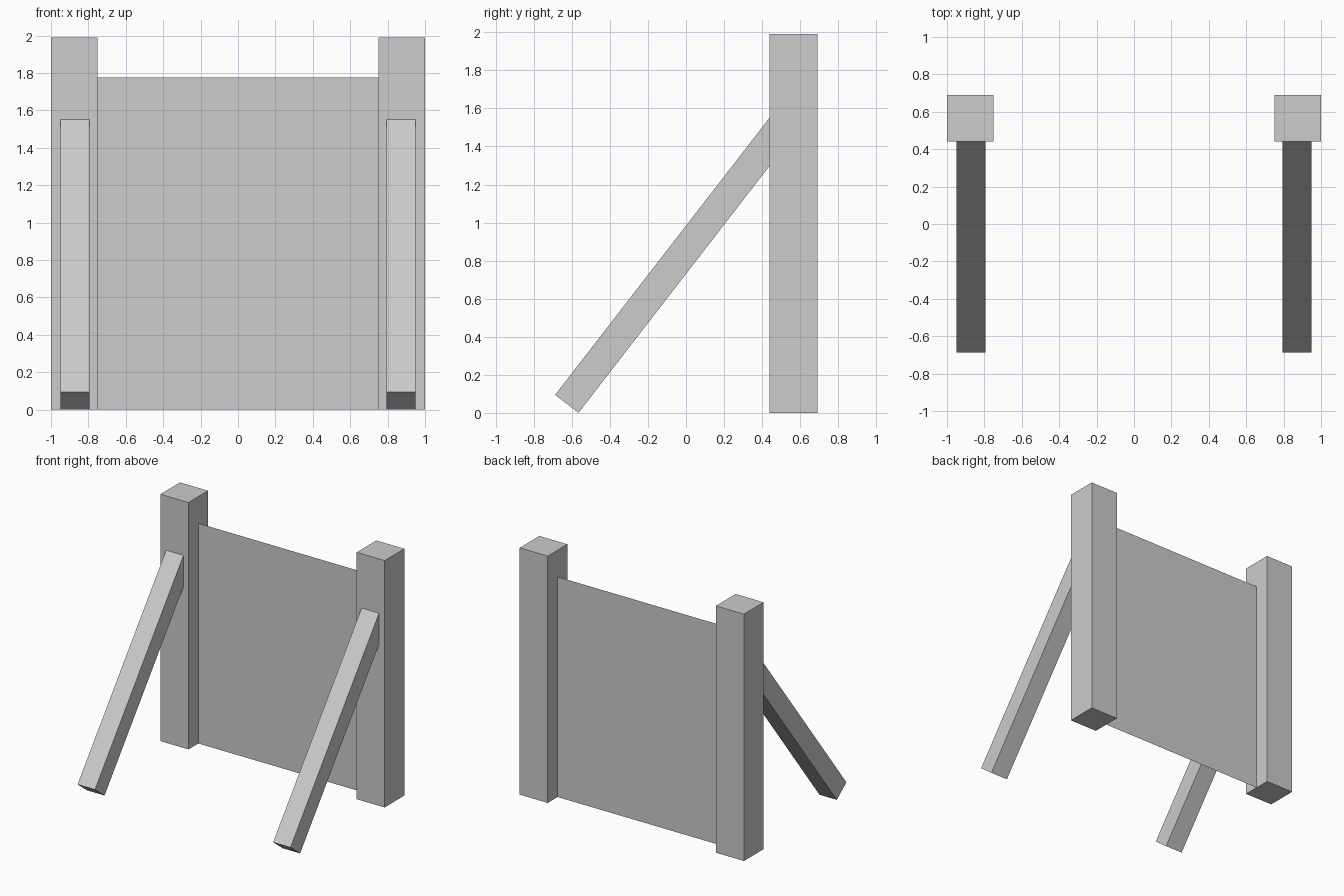
import bpy
from math import sin, cos
from mathutils import Vector

default_cube = bpy.data.objects.get("Cube")
if default_cube:
    bpy.data.objects.remove(default_cube, do_unlink=True)

# Single plain grey
grey = bpy.data.materials.new("plain_grey")
grey.use_nodes = True
colour = (0.604, 0.604, 0.604, 1)
grey.diffuse_color = colour
grey.node_tree.nodes["Principled BSDF"].inputs["Base Color"].default_value = colour


def finish(name, size, tilt=0):
    obj = bpy.context.object
    obj.name = name
    obj.scale = size
    obj.rotation_euler.x = tilt
    obj.data.materials.append(grey)
    bpy.ops.object.transform_apply(location=False, rotation=True, scale=True)
    return obj


def box(name, size, centre, tilt=0):
    bpy.ops.mesh.primitive_cube_add(size=1, location=centre)
    return finish(name, size, tilt)


POST, POST_HEIGHT, POST_Y = 0.25, 1.99, 0.565
BRACE, BRACE_LENGTH, LEAN = 0.155, 1.9, 0.6585

# Leaning brace: rises from its foot until its end is buried in the post
foot = Vector((0, -0.565, 0))
along = Vector((0, sin(LEAN), cos(LEAN)))
across = Vector((0, -cos(LEAN), sin(LEAN)))
brace_centre = foot + along * BRACE_LENGTH / 2 + across * BRACE / 2

for side, sign in (("left", 1), ("right", -1)):
    # Square upright post
    box(f"{side}_post", (POST, POST, POST_HEIGHT),
        (sign * 0.875, POST_Y, POST_HEIGHT / 2))
    # Brace in front of the post
    box(f"{side}_brace", (BRACE, BRACE, BRACE_LENGTH),
        brace_centre + Vector((sign * 0.872, 0, 0)), -LEAN)

# Thin sheet stretched between the posts, stood upright
bpy.ops.mesh.primitive_plane_add(size=1, location=(0, POST_Y, 0.8875))
finish("panel", (1.5, 1.775, 1), 1.570796)
